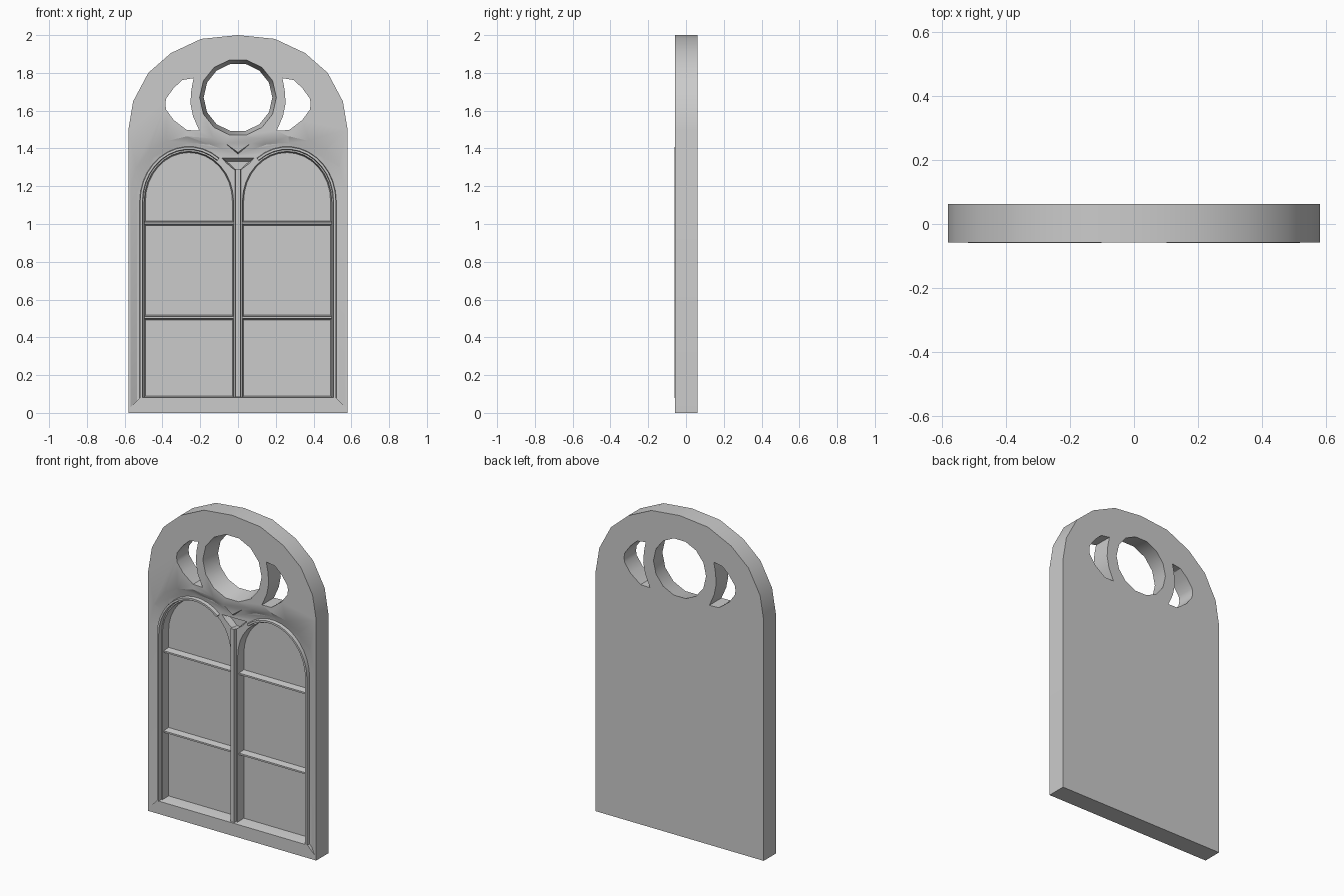
import bpy, bmesh, math

if "Cube" in bpy.data.objects:
    bpy.data.objects.remove(bpy.data.objects["Cube"], do_unlink=True)

stone = bpy.data.materials.new("grey_stone")
stone.use_nodes = True
GREY = (0.6, 0.6, 0.6, 1)
stone.diffuse_color = GREY
stone.node_tree.nodes["Principled BSDF"].inputs["Base Color"].default_value = GREY

FRONT, BACK, GLASS = -0.057, 0.062, 0.015


def prism(name, front, y0, back=None, y1=BACK):
    """Solid between two x-z outlines lying at depths y0 and y1."""
    bm = bmesh.new()
    a = [bm.verts.new((x, y0, z)) for x, z in front]
    b = [bm.verts.new((x, y1, z)) for x, z in (back or front)]
    bm.faces.new(a)
    bm.faces.new(b[::-1])
    for i in range(len(a)):
        j = (i + 1) % len(a)
        bm.faces.new((a[i], b[i], b[j], a[j]))
    bmesh.ops.connect_verts_nonplanar(bm, faces=bm.faces[:], angle_limit=0.001)
    bmesh.ops.recalc_face_normals(bm, faces=bm.faces[:])
    mesh = bpy.data.meshes.new(name)
    bm.to_mesh(mesh)
    bm.free()
    mesh.materials.append(stone)
    ob = bpy.data.objects.new(name, mesh)
    bpy.context.collection.objects.link(ob)
    return ob


def mirror(points):
    """Closed symmetric outline from its right half."""
    return points + [(-x, z) for x, z in reversed(points) if x > 0]


def flip(points, side):
    return [(side * x, z) for x, z in points]


def arc(cx, cz, rx, rz, start, end, n):
    angles = [math.radians(start + (end - start) * i / n) for i in range(n + 1)]
    return [(cx + rx * math.cos(t), cz + rz * math.sin(t)) for t in angles]


def cut(target, cutter):
    cutter.hide_render = True
    mod = target.modifiers.new("cut", "BOOLEAN")
    mod.operation = "DIFFERENCE"
    mod.solver = "EXACT"
    mod.object = cutter
    bpy.context.view_layer.objects.active = target
    bpy.ops.object.modifier_apply(modifier=mod.name)
    bpy.data.objects.remove(cutter, do_unlink=True)


# Slab with a round head
slab = prism("window_slab", mirror([
    (0.58, 0), (0.58, 1.5), (0.555, 1.65), (0.475, 1.8),
    (0.355, 1.905), (0.195, 1.98), (0, 2)]), FRONT)

# Round opening, narrowing towards the back
ring = [arc(0, 1.67, r, r, 0, 360, 14)[:-1] for r in (0.205, 0.18)]
cut(slab, prism("round_cutter", ring[0], FRONT - 0.01, ring[1], BACK + 0.01))

# Side openings next to the round one
LOBE = [(0.205, 1.495), (0.27, 1.497), (0.34, 1.55), (0.38, 1.605), (0.385, 1.635),
        (0.38, 1.665), (0.34, 1.72), (0.295, 1.762), (0.235, 1.772),
        (0.247, 1.71), (0.252, 1.64), (0.238, 1.57)]
for side in (1, -1):
    cut(slab, prism("lobe_cutter", flip(LOBE, side), FRONT - 0.1, y1=BACK + 0.1))

# Sloping band around the twin arches
cut(slab, prism(
    "band_cutter",
    mirror([(0.52, 0.08), (0.57, 0.03), (0.57, 1.18), (0.54, 1.3), (0.47, 1.39),
            (0.38, 1.44), (0.27, 1.466), (0.13, 1.455), (0.07, 1.43), (0, 1.38)]),
    FRONT - 0.001,
    mirror([(0.515, 0.085), (0.535, 0.065), (0.535, 1.17), (0.51, 1.27), (0.45, 1.355),
            (0.37, 1.405), (0.27, 1.43), (0.15, 1.42), (0.08, 1.395), (0, 1.37)]),
    FRONT + 0.02))


def pane(inset):
    arch = arc(0.26, 1.12, 0.24 - inset, 0.268 - inset, 0, 180, 16)
    return [(0.02 + inset, 0.08 + inset), (0.5 - inset, 0.08 + inset)] + arch


# Recessed arched panes
for side in (1, -1):
    cut(slab, prism("pane_cutter", flip(pane(0), side), FRONT - 0.01,
                    flip(pane(0.01), side), GLASS))

# Hollow between the two arches
cut(slab, prism("hollow_cutter",
                mirror([(0.02, 1.285), (0.06, 1.315), (0.105, 1.365)]), FRONT - 0.01,
                mirror([(0.01, 1.285), (0.035, 1.31), (0.06, 1.33)]), GLASS - 0.01))
parts = [slab]


def moulding_outline(outer, inner):
    def path(r):
        return [(0.26 + r, 0.08)] + arc(0.26, 1.12, r, r + 0.03, 0, 128, 12)
    return path(outer) + path(inner)[::-1]


# Raised moulding and glazing bars on each side
for side, label in ((1, "left"), (-1, "right")):
    parts.append(prism(label + "_moulding",
                       flip(moulding_outline(0.258, 0.246), side), FRONT - 0.003,
                       flip(moulding_outline(0.263, 0.24), side), FRONT + 0.04))
    for level, z in (("lower", 0.505), ("upper", 1.005)):
        def bar(half):
            return [(side * x, z + h) for x, h in
                    ((0.02, -half), (0.5, -half), (0.5, half), (0.02, half))]
        parts.append(prism(f"{label}_{level}_bar", bar(0.005), -0.025, bar(0.014), GLASS + 0.01))

# Central mullion
parts.append(prism("mullion", mirror([(0.012, 0.085), (0.012, 1.29)]), FRONT,
                   mirror([(0.025, 0.08), (0.025, 1.28)]), GLASS + 0.01))

# Smooth curved walls, sharp edges kept
bpy.ops.object.select_all(action="DESELECT")
for ob in parts:
    ob.select_set(True)
bpy.context.view_layer.objects.active = slab
bpy.ops.object.shade_smooth_by_angle(angle=math.radians(30))
